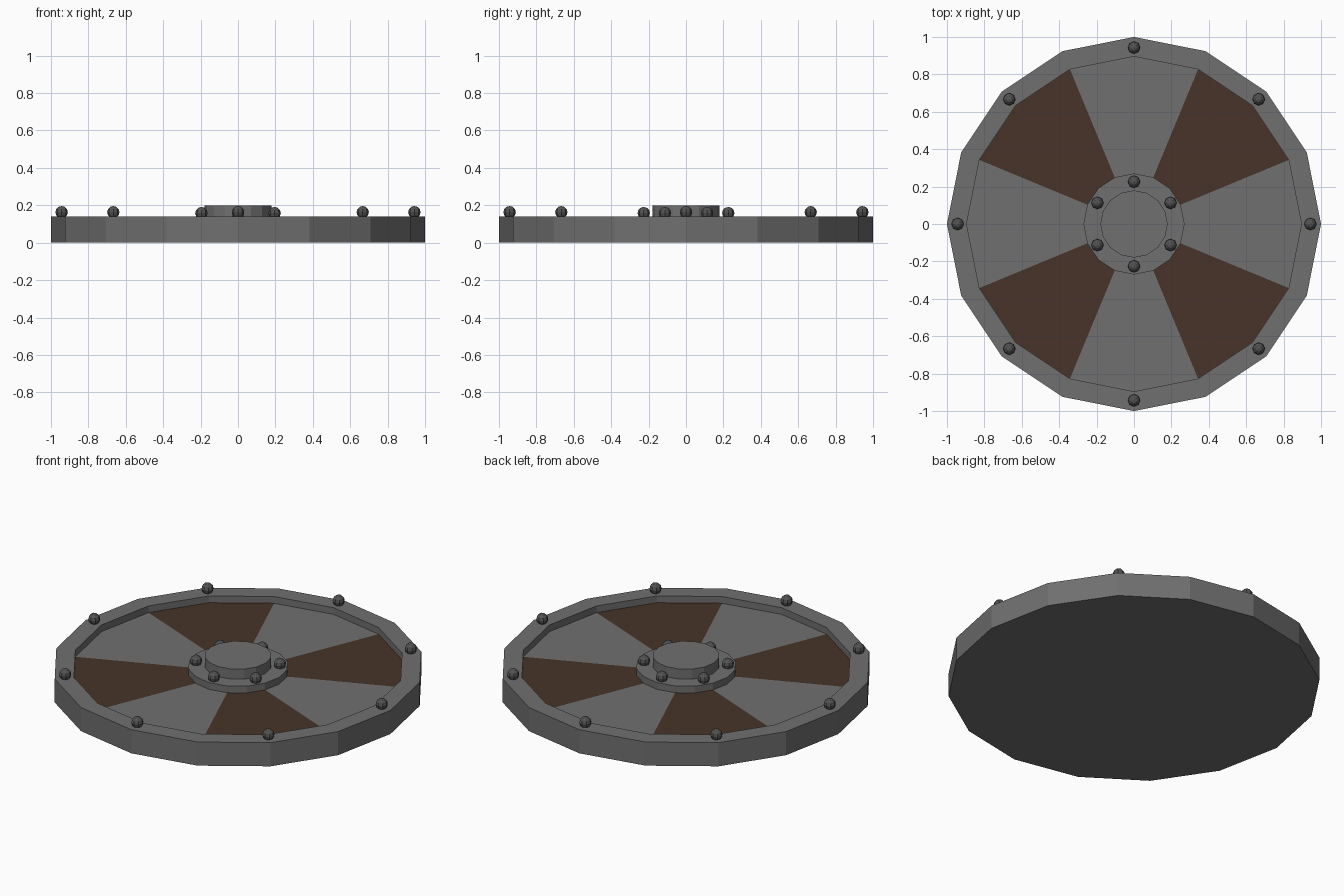
import bpy, bmesh
from math import cos, sin, radians, pi

if "Cube" in bpy.data.objects:
    bpy.data.objects.remove(bpy.data.objects["Cube"])

SIDES = 16


def material(name, color):
    m = bpy.data.materials.new(name)
    m.diffuse_color = (*color, 1)
    m.use_nodes = True
    m.node_tree.nodes["Principled BSDF"].inputs["Base Color"].default_value = m.diffuse_color
    return m


iron = material("dark_iron", (0.16, 0.16, 0.16))
wood = material("dark_wood", (0.065, 0.034, 0.022))
stud_iron = material("stud_iron", (0.085, 0.085, 0.085))


def lathe(name, profile, mats, pick=None):
    """Revolve (radius, z) points; radius 0 closes with a cap point."""
    bm = bmesh.new()
    rings = []
    for r, z in profile:
        if r == 0:
            rings.append([bm.verts.new((0, 0, z))] * SIDES)
        else:
            rings.append([bm.verts.new((r * cos(2 * pi * i / SIDES), r * sin(2 * pi * i / SIDES), z))
                          for i in range(SIDES)])
    for k in range(len(rings) - 1):
        a, b = rings[k], rings[k + 1]
        for i in range(SIDES):
            j = (i + 1) % SIDES
            corners = list(dict.fromkeys((a[i], a[j], b[j], b[i])))
            f = bm.faces.new(corners)
            if pick:
                f.material_index = pick(k, i)
    me = bpy.data.meshes.new(name)
    bm.to_mesh(me)
    bm.free()
    for m in mats:
        me.materials.append(m)
    ob = bpy.data.objects.new(name, me)
    bpy.context.collection.objects.link(ob)
    return ob


# Shield body: base, raised rim, and recessed floor with four wooden panels
lathe("shield_body",
      [(0, 0), (1, 0), (1, 0.14), (0.895, 0.14), (0.895, 0.10), (0.27, 0.10), (0.27, 0.14),
       (0.18, 0.14), (0.18, 0.20), (0, 0.20)],
      [iron, wood],
      lambda k, i: 1 if k == 4 and i % 4 in (1, 2) else 0)


# Round studs on the rim and around the hub
def studs(name, count, radius, z, start):
    for i in range(count):
        a = radians(start) + 2 * pi * i / count
        bpy.ops.mesh.primitive_uv_sphere_add(segments=8, ring_count=6, radius=0.033,
                                             location=(radius * cos(a), radius * sin(a), z))
        ob = bpy.context.object
        ob.name = f"{name}_{i + 1}"
        ob.data.materials.append(stud_iron)


studs("rim_stud", 8, 0.943, 0.163, 0)
studs("hub_stud", 6, 0.226, 0.158, 30)
